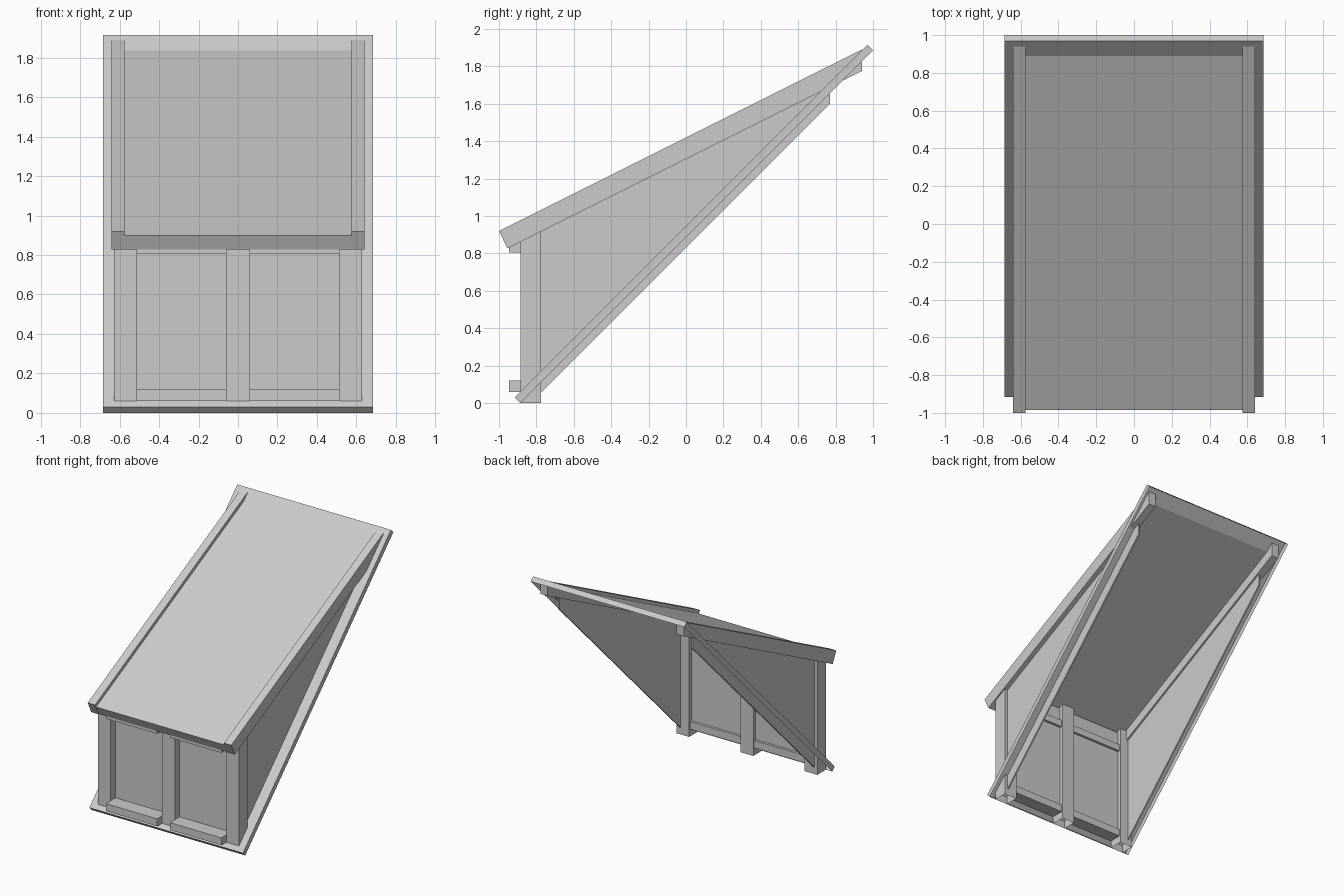
import bpy, bmesh

if "Cube" in bpy.data.objects:
    bpy.data.objects.remove(bpy.data.objects["Cube"])


def sheet(name, profile, x0, x1, mirror=False, closed=True, caps=(True, True), skip=()):
    """Extrude a (y, z) profile from x0 to x1.
    skip lists the profile edges left open, caps sets the faces at x0 and x1."""
    bm = bmesh.new()
    a = [bm.verts.new((x0, y, z)) for y, z in profile]
    b = [bm.verts.new((x1, y, z)) for y, z in profile]
    n = len(profile)
    for i in range(n if closed else n - 1):
        if i not in skip:
            j = (i + 1) % n
            bm.faces.new((a[i], a[j], b[j], b[i]))
    for ring, keep in ((a, caps[0]), (b, caps[1])):
        if keep:
            bm.faces.new(ring)
    bmesh.ops.recalc_face_normals(bm, faces=bm.faces)
    bmesh.ops.delete(bm, geom=[v for v in bm.verts if not v.link_faces], context="VERTS")
    mesh = bpy.data.meshes.new(name)
    bm.to_mesh(mesh)
    bm.free()
    obj = bpy.data.objects.new(name, mesh)
    bpy.context.collection.objects.link(obj)
    if mirror:
        obj.modifiers.new("Mirror", "MIRROR").use_mirror_merge = False
    return obj


def rect(y0, y1, z0, z1):
    return [(y0, z0), (y1, z0), (y1, z1), (y0, z1)]


def slab(a, b):
    """Piece of the 45 degree border, between two top-edge y positions."""
    t = 0.03
    return [(a, a + 0.945), (b, b + 0.945), (b + t, b + 0.945 - t), (a + t, a + 0.945 - t)]


def under(y):
    """Height of the dormer roof underside."""
    return 1.305 + 0.5 * y


def top(y):
    """Just below the roof panel's upper face."""
    return 1.386 + 0.5 * y


# Sloping border on the main roof, an open shell without underside
sheet("border_side", slab(-0.915, 0.97), 0.59, 0.685, mirror=True, caps=(False, True), skip=(2,))
sheet("border_bottom", slab(-0.915, -0.86), -0.59, 0.59, caps=(False, False), skip=(1, 2))
sheet("border_top", slab(0.885, 0.97), -0.59, 0.59, caps=(False, False), skip=(2, 3))

# Raised side rafters of the dormer roof
sheet("rafter", [(-1, 0.92), (-0.955, under(-0.955)), (0.94, under(0.94)), (0.94, 1.89)],
      0.575, 0.64, mirror=True)

# Roof panel: soffit lip, front edge and upper face
sheet("roof_panel", [(-0.885, under(-0.885)), (-0.952, under(-0.952)), (-0.985, 0.8975), (0.89, 1.835)],
      -0.575, 0.575, closed=False, caps=(False, False))

# Triangular side walls that reach below the border
sheet("side_wall", [(-0.80, 0.03), (0.77, 1.60), (0.77, under(0.77)), (-0.80, under(-0.80))],
      0.59, 0.602, mirror=True)

# Front posts, open at both ends
post = [(-0.885, 0), (-0.775, 0), (-0.775, top(-0.775)), (-0.885, top(-0.885))]
sheet("corner_post", post, 0.515, 0.628, mirror=True, skip=(0, 2))
sheet("middle_post", post, -0.057, 0.057, skip=(0, 2))

# Two window bays: sill, header and recessed pane
sheet("sill", rect(-0.947, -0.785, 0.06, 0.12), 0.057, 0.515, mirror=True)
sheet("header", rect(-0.947, -0.785, 0.805, 0.86), 0.057, 0.515, mirror=True)
sheet("window_pane", rect(-0.825, -0.805, 0.11, top(-0.825)), 0.057, 0.515, mirror=True)
